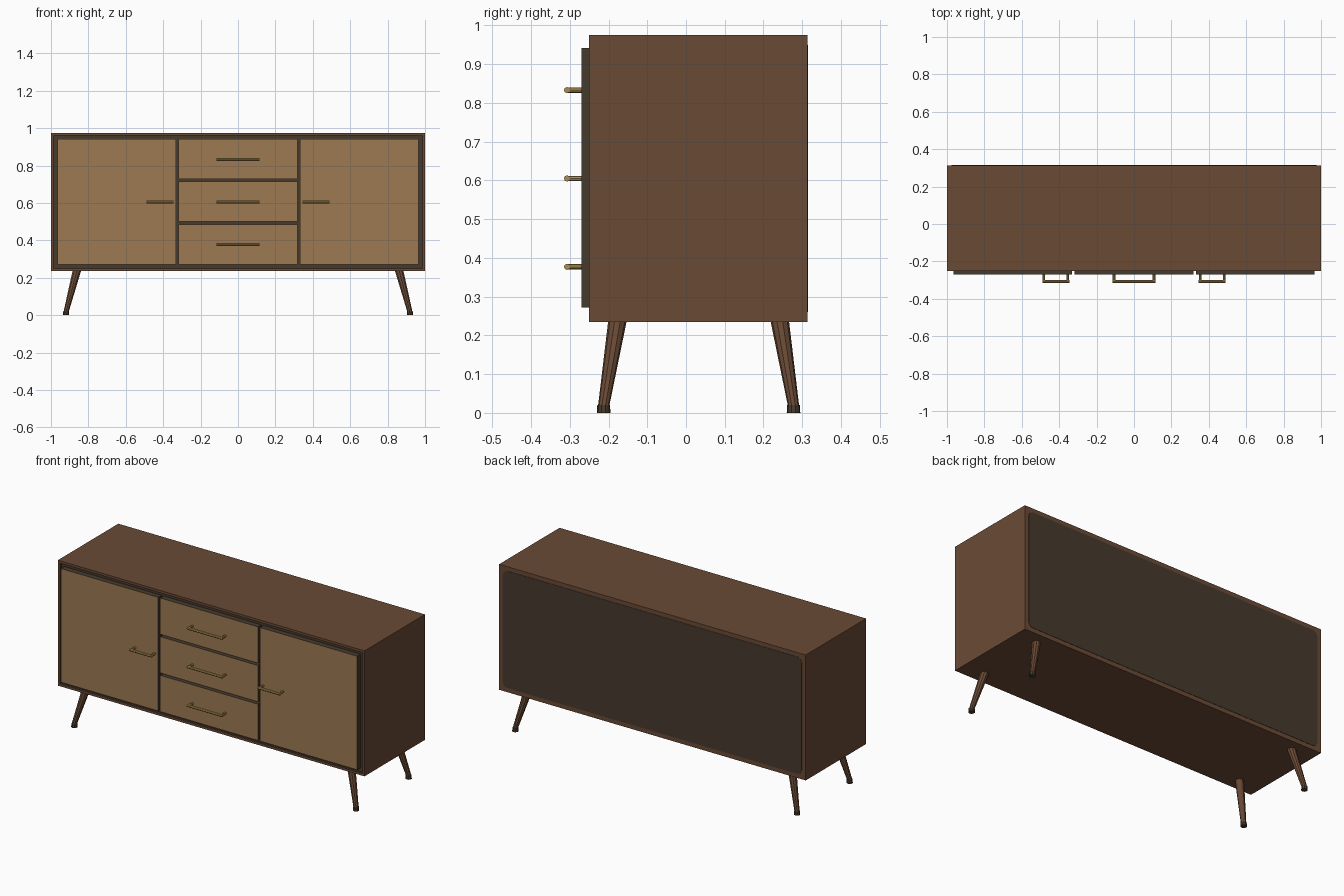
import bpy, bmesh
from mathutils import Vector

if "Cube" in bpy.data.objects:
    bpy.data.objects.remove(bpy.data.objects["Cube"])


def material(name, rgb):
    m = bpy.data.materials.new(name)
    m.diffuse_color = (*rgb, 1)
    m.use_nodes = True
    m.node_tree.nodes["Principled BSDF"].inputs["Base Color"].default_value = m.diffuse_color
    return m


WALNUT = material("walnut brown", (0.144, 0.069, 0.036))
OAK = material("light oak", (0.335, 0.195, 0.086))
DARK = material("dark brown", (0.062, 0.043, 0.027))
BRASS = material("brass", (0.42, 0.27, 0.085))


def finish(name, bm, mats, smooth=False):
    bmesh.ops.recalc_face_normals(bm, faces=bm.faces)
    me = bpy.data.meshes.new(name)
    bm.to_mesh(me)
    bm.free()
    for m in mats:
        me.materials.append(m)
    ob = bpy.data.objects.new(name, me)
    bpy.context.collection.objects.link(ob)
    if smooth:
        bpy.ops.object.select_all(action='DESELECT')
        ob.select_set(True)
        bpy.context.view_layer.objects.active = ob
        bpy.ops.object.shade_smooth_by_angle(angle=0.6)
    return ob


def add_box(bm, lo, hi):
    lo, hi = Vector(lo), Vector(hi)
    vs = bmesh.ops.create_cube(bm, size=1)["verts"]
    for v in vs:
        v.co = (lo + hi) / 2 + Vector(a * b for a, b in zip(v.co, hi - lo))


def front_face(bm):
    bm.normal_update()
    return min(bm.faces, key=lambda f: f.calc_center_median().y)


def add_rod(bm, a, b, ra, rb, sides, mat=0):
    # tapered rod from a to b, rings lie square to its main axis
    a, b = Vector(a), Vector(b)
    d = b - a
    axis = max(range(3), key=lambda i: abs(d[i]))
    old = set(bm.faces)
    vs = bmesh.ops.create_cone(bm, cap_ends=True, segments=sides,
                               radius1=ra, radius2=rb, depth=1)["verts"]
    for v in vs:
        p = a if v.co.z < 0 else b
        off = [v.co.x, v.co.y]
        off.insert(axis, 0)
        v.co = p + Vector(off)
    for f in set(bm.faces) - old:
        f.material_index = mat


# cabinet body with a shallow dark recess behind the fronts
bm = bmesh.new()
add_box(bm, (-1, -0.25, 0.235), (1, 0.313, 0.975))
face = front_face(bm)
bmesh.ops.inset_region(bm, faces=[face], thickness=0.02)
face.material_index = 1
for f in bmesh.ops.inset_region(bm, faces=[face], thickness=0.0005, depth=-0.012)["faces"]:
    f.material_index = 1
finish("cabinet_body", bm, [WALNUT, DARK])

# dark back panel with rounded corners
bm = bmesh.new()
add_box(bm, (-0.975, 0.305, 0.26), (0.975, 0.315, 0.95))
edges = [e for e in bm.edges if abs(e.verts[0].co.y - e.verts[1].co.y) > 0.005]
bmesh.ops.bevel(bm, geom=edges, offset=0.03, segments=4, profile=0.5, affect='EDGES')
finish("back_panel", bm, [DARK])


# doors and drawer fronts: dark edges, light face
def front_panel(name, x0, x1, z0, z1):
    bm = bmesh.new()
    add_box(bm, (x0, -0.27, z0), (x1, -0.236, z1))
    front_face(bm).material_index = 1
    finish(name, bm, [DARK, OAK])


def handle(name, x, z, half):
    bm = bmesh.new()
    add_rod(bm, (x - half, -0.307, z), (x + half, -0.307, z), 0.008, 0.008, 8)
    for s in (-1, 1):
        px = x + s * (half - 0.008)
        add_rod(bm, (px, -0.307, z), (px, -0.268, z), 0.007, 0.007, 8)
    finish(name, bm, [BRASS])


Z0, Z1, GAP = 0.272, 0.942, 0.014
for side, s in (("left", -1), ("right", 1)):
    xs = sorted((s * 0.332, s * 0.966))
    front_panel(side + "_door", xs[0], xs[1], Z0, Z1)
    handle(side + "_door_handle", s * 0.418, 0.605, 0.072)

h = (Z1 - Z0 - 2 * GAP) / 3
for i, label in enumerate(("bottom", "middle", "top")):
    z = Z0 + i * (h + GAP)
    front_panel(label + "_drawer", -0.319, 0.319, z, z + h)
    handle(label + "_drawer_handle", 0, 0.377 + i * 0.228, 0.115)

# splayed tapered legs with dark feet
for xn, sx in (("left", -1), ("right", 1)):
    for yn, sy in (("front", -1), ("back", 1)):
        bm = bmesh.new()
        foot = (sx * 0.919, 0.0325 + sy * 0.245)
        add_rod(bm, (foot[0], foot[1], 0.018), (sx * 0.861, 0.0325 + sy * 0.209, 0.24),
                0.0145, 0.024, 10)
        add_rod(bm, (*foot, 0), (*foot, 0.02), 0.0175, 0.0165, 10, 1)
        finish(f"{yn}_{xn}_leg", bm, [WALNUT, DARK])
